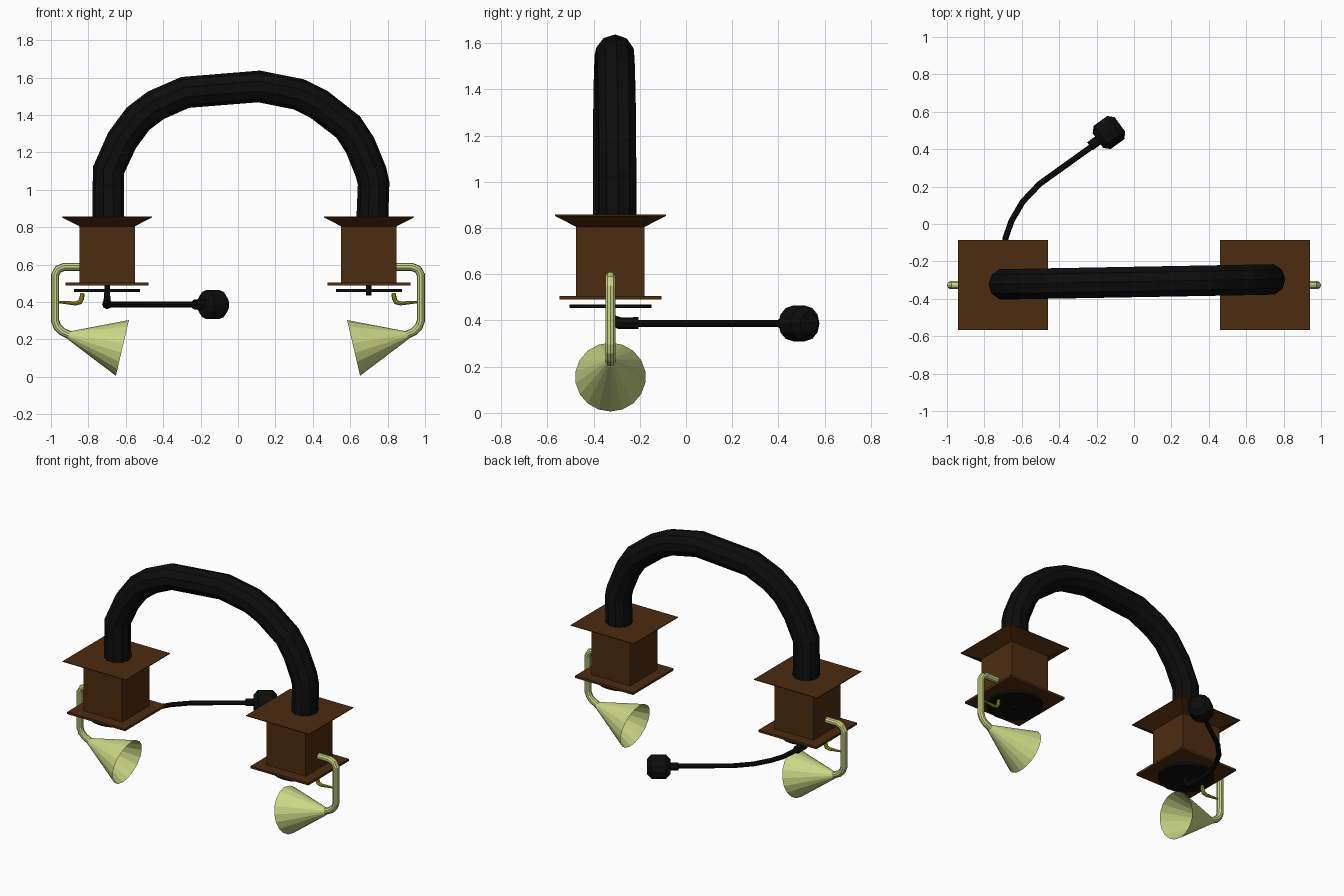
import bpy, bmesh, math
from mathutils import Vector

if "Cube" in bpy.data.objects:
    bpy.data.objects.remove(bpy.data.objects["Cube"])


def material(name, rgb):
    m = bpy.data.materials.new(name)
    m.diffuse_color = (*rgb, 1)
    m.use_nodes = True
    m.node_tree.nodes["Principled BSDF"].inputs["Base Color"].default_value = m.diffuse_color
    return m


WOOD = material("dark_wood", (0.075, 0.025, 0.005))
BRASS = material("pale_brass", (0.60, 0.68, 0.24))
OLIVE = material("olive_brass", (0.36, 0.36, 0.01))
BLACK = material("black", (0.004, 0.004, 0.004))
YC = -0.327  # depth of the headband and ear boxes


def finish(bm, name, mat):
    bmesh.ops.recalc_face_normals(bm, faces=bm.faces[:])
    me = bpy.data.meshes.new(name)
    bm.to_mesh(me)
    bm.free()
    me.materials.append(mat)
    ob = bpy.data.objects.new(name, me)
    bpy.context.collection.objects.link(ob)
    return ob


def tube(name, mat, pts, radii, sides, caps=True):
    """Sweep a regular polygon along a path, with one radius per point."""
    pts = [Vector(p) for p in pts]
    if not isinstance(radii, (list, tuple)):
        radii = [radii] * len(pts)
    bm = bmesh.new()
    rings, u = [], None
    for i, p in enumerate(pts):
        a = (p - pts[i - 1]).normalized() if i else Vector()
        b = (pts[i + 1] - p).normalized() if i < len(pts) - 1 else Vector()
        t = (a + b).normalized()
        if u is None:
            u = t.cross(Vector((0, 1, 0)) if abs(t.y) < 0.8 else Vector((1, 0, 0)))
        u = (u - t * u.dot(t)).normalized()
        v = t.cross(u)
        ring = []
        for k in range(sides):
            g = 2 * math.pi * k / sides
            ring.append(bm.verts.new(p + radii[i] * (u * math.cos(g) + v * math.sin(g))))
        rings.append(ring)
    for r, q in zip(rings, rings[1:]):
        for k in range(sides):
            n = (k + 1) % sides
            bm.faces.new((r[k], r[n], q[n], q[k]))
    if caps:
        bm.faces.new(rings[0])
        bm.faces.new(rings[-1])
    return finish(bm, name, mat)


def square_stack(name, mat, x, levels):
    """Stack square sections given as (z, half width)."""
    bm = bmesh.new()
    rings = [[bm.verts.new((x + sx * h, YC + sy * h, z))
              for sx, sy in ((-1, -1), (1, -1), (1, 1), (-1, 1))] for z, h in levels]
    for r, q in zip(rings, rings[1:]):
        for k in range(4):
            n = (k + 1) % 4
            bm.faces.new((r[k], r[n], q[n], q[k]))
    bm.faces.new(rings[0])
    bm.faces.new(rings[-1])
    return finish(bm, name, mat)


# Headband: slightly uneven arch
arch = [(-0.693, 0.84), (-0.693, 1.104), (-0.62, 1.265), (-0.535, 1.38), (-0.44, 1.452),
        (-0.283, 1.521), (0.112, 1.553), (0.324, 1.511), (0.433, 1.457), (0.588, 1.337),
        (0.652, 1.24), (0.711, 1.096), (0.725, 1.035), (0.718, 0.84)]
tube("headband", BLACK, [(x, -0.31 + 0.018 * x, z) for x, z in arch], 0.085, 10)

for side, s in (("left", -1), ("right", 1)):
    def path(pts):
        return [(s * x, YC, z) for x, z in pts]

    # Wooden box with base plate and flared top
    square_stack(side + "_box", WOOD, s * 0.70,
                 [(0.49, 0.221), (0.505, 0.221), (0.505, 0.148),
                  (0.805, 0.148), (0.853, 0.241), (0.858, 0.241)])
    # Turntable disc and spindle under the box
    tube(side + "_disc", BLACK, path([(0.70, 0.453), (0.70, 0.469)]), 0.177, 24)
    tube(side + "_spindle", BLACK, path([(0.70, 0.436), (0.70, 0.492)]), 0.015, 8)
    # Horn pipe
    tube(side + "_horn_pipe", BRASS,
         path([(0.84, 0.588), (0.93, 0.588), (0.962, 0.575), (0.978, 0.545),
               (0.978, 0.30), (0.966, 0.268), (0.94, 0.242), (0.895, 0.221)]), 0.022, 10)
    # Open horn
    tube(side + "_horn", BRASS, path([(0.905, 0.222), (0.618, 0.155)]),
         [0.022, 0.153], 18, caps=False)
    # Tone arm from pipe to disc
    tube(side + "_tone_arm", OLIVE,
         path([(0.96, 0.40), (0.87, 0.393), (0.845, 0.40), (0.835, 0.42), (0.832, 0.448)]),
         [0.006, 0.011, 0.013, 0.013, 0.011], 8)

# Microphone mount under the left box
tube("mic_mount", BLACK, [(-0.70, YC, 0.45), (-0.70, YC, 0.415), (-0.70, -0.29, 0.389),
                          (-0.70, -0.205, 0.388)], [0.016, 0.018, 0.026, 0.026], 8)
# Microphone arm
arm_z = 0.387
arm = [(-0.70, -0.21), (-0.687, -0.075), (-0.655, 0.016), (-0.596, 0.118),
       (-0.505, 0.214), (-0.222, 0.417)]
tube("mic_arm", BLACK, [(x, y, arm_z) for x, y in arm], 0.016, 8)
# Microphone collar and rounded head, along the arm direction
c, d = Vector((-0.134, 0.489, arm_z)), Vector((0.81, 0.586, 0)).normalized()
tube("mic_collar", BLACK, [c - d * 0.125, c - d * 0.06], 0.026, 8)
tube("mic_head", BLACK, [c + d * t for t in (-0.073, -0.045, 0.045, 0.073)],
     [0.048, 0.077, 0.077, 0.048], 12)
